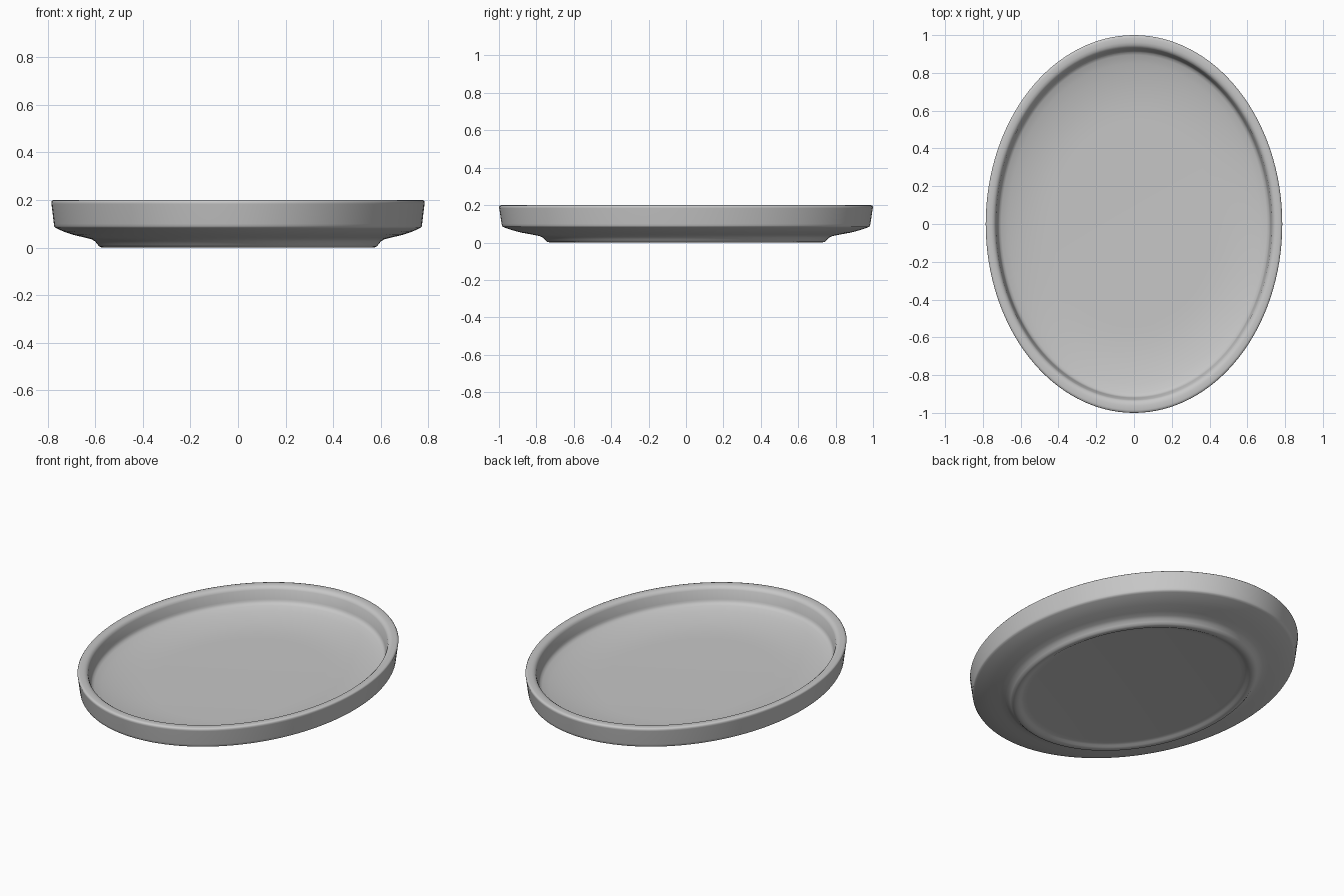
import bpy
import bmesh
import math
from mathutils import Vector, Matrix

cube = bpy.data.objects.get("Cube")
if cube:
    bpy.data.objects.remove(cube, do_unlink=True)

SEGMENTS = 128
WIDTH_RATIO = 0.785

# Glazed grey material
grey = bpy.data.materials.new("stone grey")
grey.use_nodes = True
colour = (0.57, 0.57, 0.57, 1)
grey.diffuse_color = colour
grey.node_tree.nodes["Principled BSDF"].inputs["Base Color"].default_value = colour

# Cross-section from the centre of the dish floor, over the rim, to the centre of the base
profile = [
    (0, 0.06), (0.55, 0.06), (0.63, 0.062), (0.71, 0.068), (0.79, 0.079),
    (0.85, 0.091), (0.895, 0.103), (0.91, 0.11), (0.917, 0.12),  # dish floor and curve
    (0.92, 0.13), (0.931, 0.18), (0.937, 0.19), (0.948, 0.197), (0.962, 0.2),
    (0.985, 0.2), (0.995, 0.198), (1, 0.192), (0.9985, 0.183),   # rounded rim
    (0.986, 0.1), (0.984, 0.09), (0.98, 0.084), (0.97, 0.08),    # outer wall
    (0.93, 0.066), (0.88, 0.053), (0.82, 0.042), (0.785, 0.035),
    (0.765, 0.026), (0.752, 0.013), (0.742, 0.004), (0.728, 0),
    (0.715, 0), (0.7, 0.004), (0.688, 0.01), (0.674, 0.014),
    (0.65, 0.016), (0, 0.016),                                   # foot ring and recess
]

# Oval dish: revolve the section, then squeeze it across
bm = bmesh.new()
verts = [bm.verts.new((0, -r, z)) for r, z in profile]
edges = [bm.edges.new(pair) for pair in zip(verts, verts[1:])]
bmesh.ops.spin(bm, geom=verts + edges, cent=(0, 0, 0), axis=(0, 0, 1),
               angle=math.tau, steps=SEGMENTS, use_merge=True)
bmesh.ops.remove_doubles(bm, verts=bm.verts, dist=0.0001)
bmesh.ops.transform(bm, matrix=Matrix.Scale(WIDTH_RATIO, 4, Vector((1, 0, 0))), verts=bm.verts)
bmesh.ops.recalc_face_normals(bm, faces=bm.faces)

mesh = bpy.data.meshes.new("oval_dish")
bm.to_mesh(mesh)
bm.free()
mesh.materials.append(grey)
dish = bpy.data.objects.new("oval_dish", mesh)
bpy.context.collection.objects.link(dish)

bpy.ops.object.select_all(action="DESELECT")
dish.select_set(True)
bpy.context.view_layer.objects.active = dish
bpy.ops.object.shade_smooth_by_angle(angle=math.radians(50))
